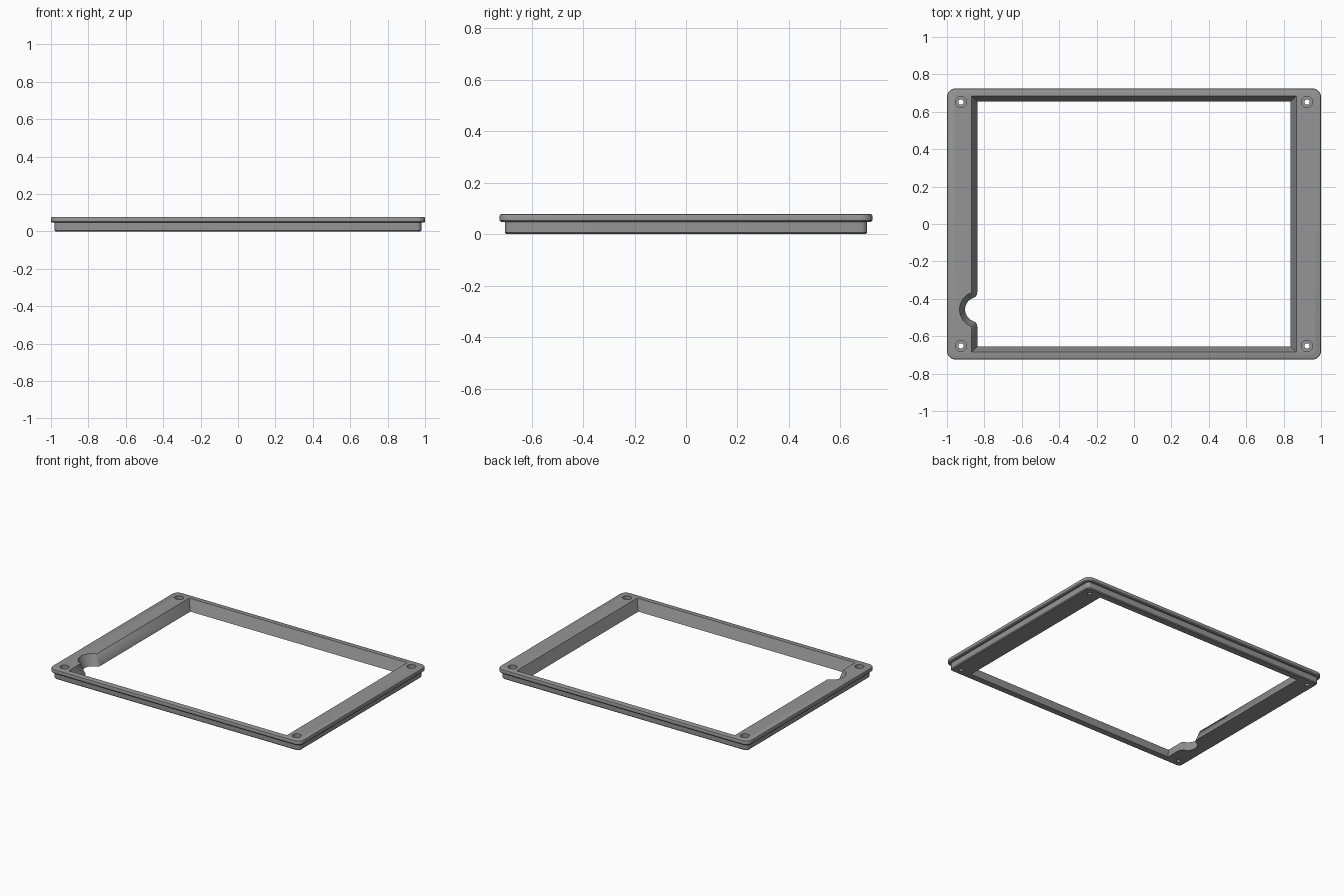
import bpy, bmesh, math
from math import cos, sin, pi

if "Cube" in bpy.data.objects:
    bpy.data.objects.remove(bpy.data.objects["Cube"])

H = 0.078       # total height
STEP = 0.047    # underside of the flange

grey = bpy.data.materials.new("mid grey")
grey.diffuse_color = (0.3, 0.3, 0.3, 1)
grey.use_nodes = True
grey.node_tree.nodes["Principled BSDF"].inputs["Base Color"].default_value = grey.diffuse_color


def loft(name, sections):
    """Closed solid through a stack of (z, outline) sections of equal point count."""
    bm = bmesh.new()
    rings = [[bm.verts.new((x, y, z)) for x, y in pts] for z, pts in sections]
    n = len(rings[0])
    for a, b in zip(rings, rings[1:]):
        for i in range(n):
            j = (i + 1) % n
            bm.faces.new((a[i], a[j], b[j], b[i]))
    bm.faces.new(rings[0][::-1])
    bm.faces.new(rings[-1])
    bmesh.ops.remove_doubles(bm, verts=bm.verts, dist=1e-5)
    bmesh.ops.recalc_face_normals(bm, faces=bm.faces)
    me = bpy.data.meshes.new(name)
    bm.to_mesh(me)
    bm.free()
    me.materials.append(grey)
    ob = bpy.data.objects.new(name, me)
    bpy.context.collection.objects.link(ob)
    return ob


def rounded(hx, hy, r, n=8):
    """Rounded rectangle, counter-clockwise."""
    pts = []
    for k, (sx, sy) in enumerate(((1, 1), (-1, 1), (-1, -1), (1, -1))):
        for i in range(n + 1):
            t = (k + i / n) * pi / 2
            pts.append((sx * (hx - r) + r * cos(t), sy * (hy - r) + r * sin(t)))
    return pts


def circle(cx, cy, r, n=32):
    return [(cx + r * cos(2 * pi * i / n), cy + r * sin(2 * pi * i / n)) for i in range(n)]


def opening(d):
    """Window outline with a round notch on the left, shrunk inwards by d."""
    hx, hy = 0.868 - d, 0.684 - d
    cx, cy, r = -0.837, -0.457, 0.096
    a = math.acos((0.868 + cx) / r)          # notch mouth angle from -x
    px, py = -0.868, r * sin(a)              # notch corners
    pts = [(hx, -hy), (hx, hy), (-hx, hy)]
    for i in range(9):                       # upper mouth fillet
        t = -a * i / 8
        pts.append((px + d * cos(t), cy + py + d * sin(t)))
    for i in range(1, 24):                   # notch arc
        t = pi - a + 2 * a * i / 24
        pts.append((cx + (r - d) * cos(t), cy + (r - d) * sin(t)))
    for i in range(9):                       # lower mouth fillet
        t = a * (1 - i / 8)
        pts.append((px + d * cos(t), cy - py + d * sin(t)))
    pts.append((-hx, -hy))
    return pts


def ring(inset):
    return rounded(1 - inset, 0.724 - inset, 0.045 - inset)


# Frame body: recessed lower lip with a wider flange, softened rims
b = 0.006
frame = loft("bezel_frame", [
    (0, ring(0.02 + b)), (b, ring(0.02)), (STEP, ring(0.02)),
    (STEP, ring(b)), (STEP + b, ring(0)),
    (H - b, ring(0)), (H - 0.3 * b, ring(0.3 * b)), (H, ring(b))])

# Tapered window and counterbored corner screw holes
cutters = [loft("window_cutter", [
    (-0.02, opening(0.03)), (0, opening(0.03)), (H, opening(0)), (H + 0.02, opening(0))])]
for sx in (-1, 1):
    for sy in (-1, 1):
        c = (sx * 0.925, sy * 0.652)
        small, big = circle(*c, 0.014), circle(*c, 0.03)
        cutters.append(loft("screw_hole_cutter", [
            (-0.02, small), (0.045, small), (0.045, big), (H + 0.02, big)]))

bpy.context.view_layer.objects.active = frame
for c in cutters:
    m = frame.modifiers.new("cut", 'BOOLEAN')
    m.operation, m.solver, m.object = 'DIFFERENCE', 'EXACT', c
    bpy.ops.object.modifier_apply(modifier=m.name)
for c in cutters:
    bpy.data.objects.remove(c, do_unlink=True)

bpy.ops.object.select_all(action='DESELECT')
frame.select_set(True)
bpy.ops.object.shade_smooth_by_angle(angle=math.radians(30))
